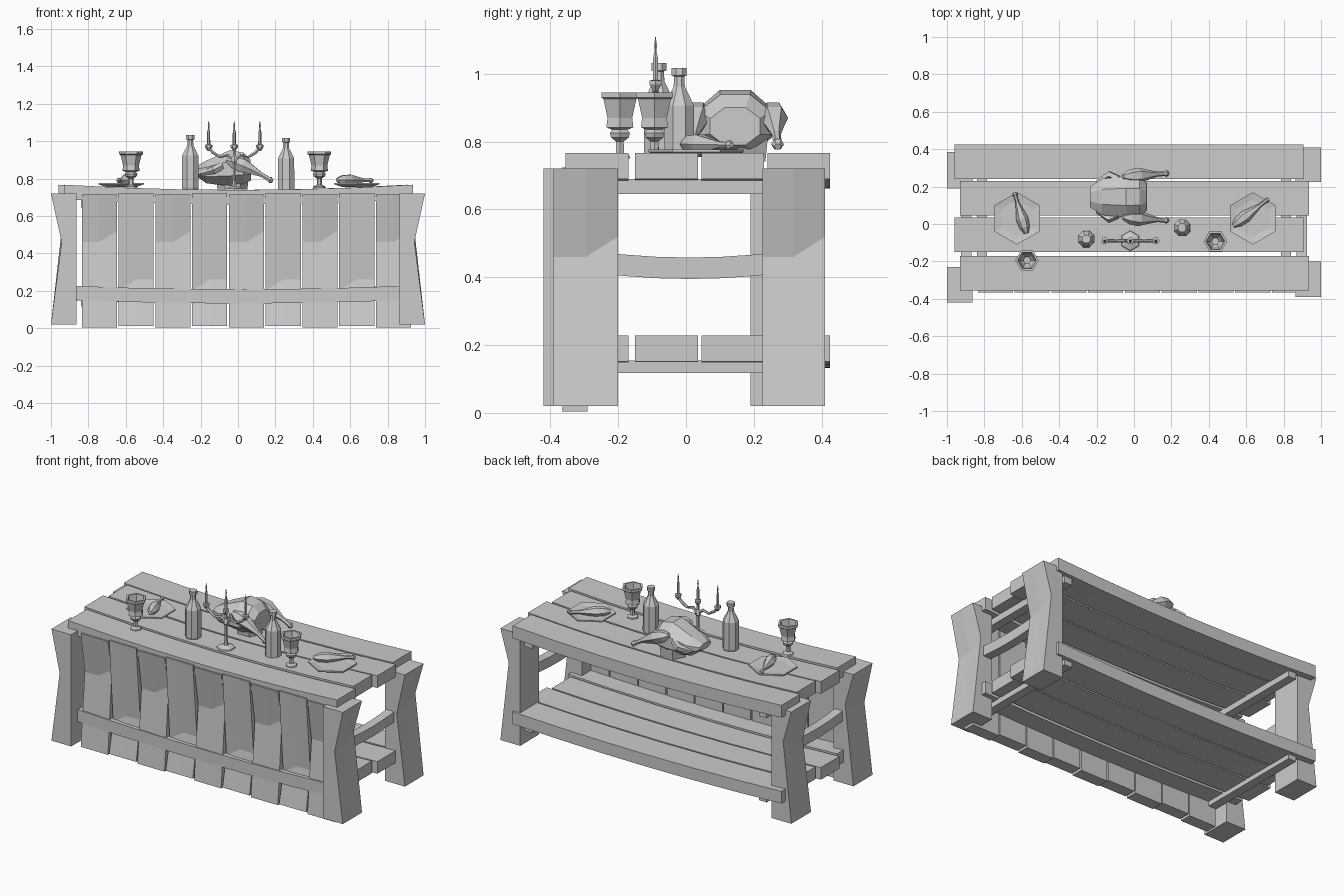
import bpy, bmesh, math
from mathutils import Vector

cube = bpy.data.objects.get("Cube")
if cube:
    bpy.data.objects.remove(cube)

GREY = (0.6, 0.6, 0.6, 1)
mat = bpy.data.materials.new("plain_grey")
mat.use_nodes = True
mat.diffuse_color = GREY
mat.node_tree.nodes["Principled BSDF"].inputs["Base Color"].default_value = GREY


def loft(name, rings):
    """Skin a row of equal point rings and cap both ends."""
    bm = bmesh.new()
    rows = [[bm.verts.new(p) for p in ring] for ring in rings]
    n = len(rows[0])
    for a, b in zip(rows, rows[1:]):
        for i in range(n):
            j = (i + 1) % n
            bm.faces.new((a[i], a[j], b[j], b[i]))
    bm.faces.new(rows[0][::-1])
    bm.faces.new(rows[-1])
    bmesh.ops.recalc_face_normals(bm, faces=bm.faces)
    mesh = bpy.data.meshes.new(name)
    bm.to_mesh(mesh)
    bm.free()
    mesh.materials.append(mat)
    obj = bpy.data.objects.new(name, mesh)
    bpy.context.collection.objects.link(obj)
    return obj


def tube(name, path, radii, sides, phase=0.0):
    """Rings across a path; a radius may be a (side, up) pair."""
    path = [Vector(p) for p in path]
    d = (path[-1] - path[0]).normalized()
    u = Vector((1, 0, 0)) if abs(d.z) > 0.95 else Vector((-d.y, d.x, 0)).normalized()
    v = d.cross(u)
    rings = []
    for p, r in zip(path, radii):
        ru, rv = r if isinstance(r, tuple) else (r, r)
        angles = [2 * math.pi * (i + phase) / sides for i in range(sides)]
        rings.append([p + u * ru * math.cos(t) + v * rv * math.sin(t) for t in angles])
    return loft(name, rings)


def lathe(name, x, y, z, profile, sides, phase=0.0):
    """Turn a (radius, height) profile about an upright axis."""
    return tube(name, [(x, y, z + h) for r, h in profile], [r for r, h in profile], sides, phase)


def plank(name, lo, hi, w0, w1, z0, z1, sag=0.0, along_x=True):
    """Straight or sagging timber of rectangular section."""
    rings = []
    for k in range(7):
        t = k / 6
        s = lo + (hi - lo) * t
        drop = sag * (1 - (2 * t - 1) ** 2)
        ring = [(w0, z0 - drop), (w1, z0 - drop), (w1, z1 - drop), (w0, z1 - drop)]
        rings.append([(s, w, z) if along_x else (w, s, z) for w, z in ring])
    return loft(name, rings)


def notched(name, lo, hi, outer, waist, inner, z0, z1, bends, along_x):
    """Upright timber whose outer face is pinched in along an uneven line."""
    rings = []
    for t, bend in zip((0, 0.5, 1), bends):
        s = lo + (hi - lo) * t
        ring = [(inner, z0), (outer, z0), (waist, bend), (outer, z1), (inner, z1)]
        rings.append([(s, w, z) if along_x else (w, s, z) for w, z in ring])
    return loft(name, rings)


# Legs
for name, side, y0, y1 in (("front_right_leg", -1, -0.42, -0.23), ("back_right_leg", -1, 0.19, 0.385),
                           ("front_left_leg", 1, -0.39, -0.20), ("back_left_leg", 1, 0.225, 0.41)):
    notched(name, y0, y1, side, side * 0.943, side * 0.863, 0.02, 0.72, (0.46, 0.46, 0.52), False)

# Table top and lower shelf planks
for i, (x0, x1, y0, y1) in enumerate(((-0.93, 0.935, -0.355, -0.17), (-0.96, 0.905, -0.15, 0.035),
                                      (-0.93, 0.935, 0.045, 0.23), (-0.96, 0.905, 0.24, 0.425))):
    plank(f"top_plank_{i}", x0, x1, y0, y1, 0.69, 0.767, 0.028)
    plank(f"shelf_plank_{i}", x0, x1, y0, y1, 0.152, 0.228, 0.02)

# Cross beams at both ends
for side, name in ((-1, "right"), (1, "left")):
    a, b = side * 0.785, side * 0.84
    plank(f"{name}_top_beam", -0.33, 0.4, a, b, 0.645, 0.69, 0, False)
    plank(f"{name}_shelf_beam", -0.33, 0.4, a, b, 0.117, 0.155, 0, False)
    plank(f"{name}_middle_beam", -0.28, 0.3, side * 0.87, side * 0.925, 0.415, 0.478, 0.02, False)

# Front panel boards, every second one turned upside down
for i in range(9):
    x = -0.835 + 0.1965 * i
    flip = i % 2
    bends = (0.20, 0.26, 0.26) if flip else (0.46, 0.46, 0.52)
    notched(f"front_board_{i}", x, x + 0.188, -0.365, -0.325, -0.29,
            0.012 - 0.008 * (1 - flip), 0.715 + 0.008 * flip, bends, True)

# Bottles
bottle = [(0.045, 0), (0.048, 0.01), (0.047, 0.18), (0.018, 0.235), (0.016, 0.265),
          (0.024, 0.268), (0.024, 0.29)]
lathe("right_bottle", -0.255, -0.08, 0.742, bottle, 8, 0.5)
lathe("left_bottle", 0.257, -0.02, 0.727, bottle, 8, 0.5)

# Goblets, hollow inside
goblet = [(0.035, 0), (0.033, 0.008), (0.014, 0.016), (0.013, 0.05), (0.03, 0.062), (0.034, 0.075),
          (0.026, 0.085), (0.046, 0.092), (0.042, 0.12), (0.056, 0.175), (0.063, 0.18), (0.063, 0.195),
          (0.05, 0.195), (0.036, 0.12), (0.02, 0.10)]
lathe("right_goblet", -0.572, -0.195, 0.75, goblet, 6)
lathe("left_goblet", 0.435, -0.093, 0.75, goblet, 6)

# Candelabra
cx, cy = -0.02, -0.09
lathe("candelabra_stand", cx, cy, 0.738,
      [(0.055, 0), (0.052, 0.008), (0.014, 0.02), (0.009, 0.05), (0.009, 0.14), (0.018, 0.155),
       (0.018, 0.17), (0.008, 0.185), (0.008, 0.24)], 6, 0.5)
candle = [(0.006, -0.02), (0.02, 0), (0.02, 0.012), (0.009, 0.014), (0.008, 0.08), (0.003, 0.1),
          (0.005, 0.115), (0.001, 0.14)]
for dx in (-0.137, 0, 0.137):
    lathe("candle", cx + dx, cy, 0.968, candle, 6)
for s in (-1, 1):
    arm = [(0, 0.895), (0.035, 0.925), (0.075, 0.915), (0.115, 0.94), (0.137, 0.965)]
    tube("candelabra_arm", [(cx + s * a, cy, z) for a, z in arm],
         [0.008, 0.01, 0.008, 0.01, 0.008], 6)


# Plates with drumsticks
def drumstick(name, start, end, size, lift=0.0):
    a, b = Vector(start), Vector(end)
    steps = ((0, 0.35), (0.15, 0.85), (0.35, 1), (0.55, 0.65), (0.75, 0.32), (0.9, 0.3), (0.95, 0.45), (1, 0.25))
    path = [a.lerp(b, t) + Vector((0, 0, lift * math.sin(math.pi * t))) for t, r in steps]
    tube(name, path, [size * r for t, r in steps], 6)


plate = [(0.09, 0), (0.14, 0.014), (0.14, 0.022), (0.10, 0.016)]
lathe("right_plate", -0.625, 0.03, 0.755, plate, 6, 0.5)
lathe("left_plate", 0.635, 0.03, 0.755, plate, 6, 0.5)
drumstick("right_drumstick", (-0.575, -0.05, 0.793), (-0.64, 0.17, 0.79), 0.033)
drumstick("left_drumstick", (0.53, -0.01, 0.793), (0.72, 0.135, 0.79), 0.033)

# Roast bird: body, legs and wings
tube("roast_body", [(-0.235, 0.145, 0.84), (-0.17, 0.145, 0.835), (-0.04, 0.145, 0.855), (0.03, 0.145, 0.855),
                    (0.068, 0.145, 0.845)],
     [(0.06, 0.02), (0.105, 0.065), (0.12, 0.105), (0.115, 0.09), (0.08, 0.06)], 8, 0.5)
lathe("roast_base", -0.03, 0.165, 0.742, [(0.08, 0), (0.09, 0.09)], 6)
for s, name in ((-1, "front"), (1, "back")):
    y = 0.145 + s * 0.118
    drumstick(f"roast_{name}_leg", (-0.06, y - s * 0.01, 0.90), (0.185, y + s * 0.008, 0.785), 0.042, 0.01)
    tube(f"roast_{name}_wing", [(-0.08, y - s * 0.02, 0.87), (-0.13, y, 0.845), (-0.20, y - s * 0.04, 0.825)],
         [0.02, 0.022, 0.01], 5)
